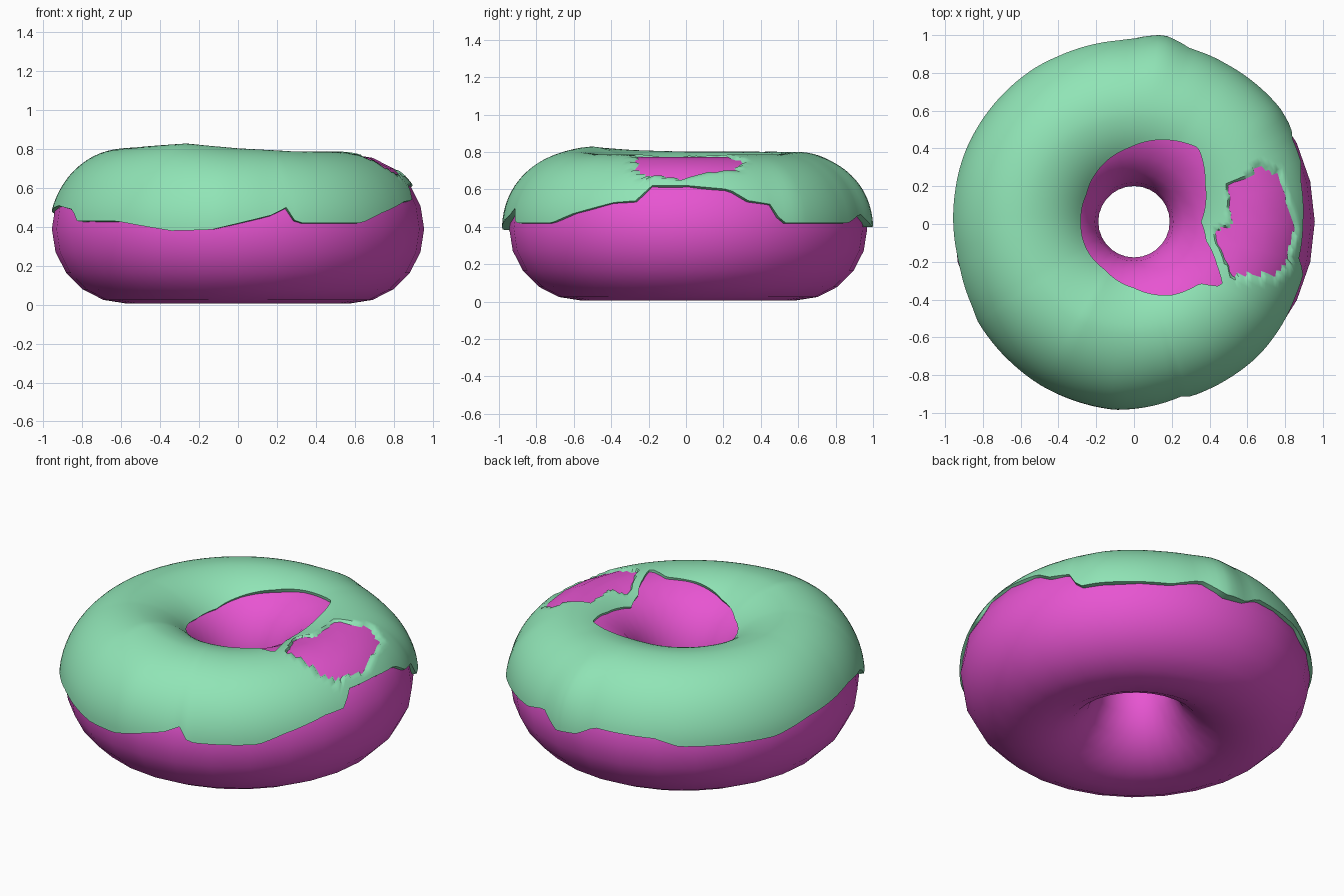
import bpy, bmesh
from math import sin, cos, asin, acos, radians, degrees, atan2, tau

if "Cube" in bpy.data.objects:
    bpy.data.objects.remove(bpy.data.objects["Cube"])

MAJOR, MINOR, CY, CZ = 0.573, 0.384, 0.012, 0.39

# Icing controls, each as (degrees around the ring, value)
EDGE_Z = [(0, .62), (14, .60), (20, .54), (28, .52), (31, .42), (62, .42), (72, .47), (80, .40),
          (88, .41), (94, .47), (115, .46), (123, .42), (156, .42), (170, .47), (195, .51),
          (209, .49), (212, .43), (231, .43), (250, .38), (262, .385), (280, .46), (285, .50),
          (288, .42), (311, .42), (320, .47), (335, .53), (343, .54), (347, .62)]
HOLE_R = [(0, .36), (28, .43), (49, .52), (76, .45), (94, .40), (126, .34), (150, .30), (180, .29),
          (237, .31), (270, .36), (297, .44), (317, .48), (324, .58), (332, .50), (345, .40)]
OUT_D = [(0, .012), (30, .012), (38, .024), (60, .012), (72, .015), (81, .045), (90, .015),
         (120, .013), (160, .012), (190, .012), (214, .027), (240, .04), (264, .044), (281, .018),
         (300, .014), (330, .01)]
TOP_D = [(0, .012), (60, .014), (90, .027), (180, .028), (210, .036), (243, .055), (270, .03),
         (300, .014), (330, .012)]
# Bare patch in the icing, seen from above
PATCH = [(.42, -.05), (.52, .0), (.49, .21), (.6, .25), (.68, .3), (.77, .26), (.81, .15),
         (.86, -.02), (.82, -.2), (.74, -.29), (.65, -.26), (.52, -.27), (.45, -.12)]


def lookup(table, deg):
    deg %= 360
    pts = table + [(table[0][0] + 360, table[0][1])]
    for (a, va), (b, vb) in zip(pts, pts[1:]):
        if a <= deg <= b:
            return va + (vb - va) * (deg - a) / (b - a)
    return table[0][1]


def inside(x, y, poly):
    hit = False
    for (x1, y1), (x2, y2) in zip(poly, poly[1:] + poly[:1]):
        if (y1 > y) != (y2 > y) and x < x1 + (x2 - x1) * (y - y1) / (y2 - y1):
            hit = not hit
    return hit


def ring_point(theta, phi, d=0.0):
    r = MAJOR + (MINOR + d) * cos(phi)
    return (r * cos(theta), r * sin(theta) + CY, CZ + (MINOR + d) * sin(phi))


def build(name, rows, close_section, color):
    bm = bmesh.new()
    grid = [[bm.verts.new(p) for p in row] for row in rows]
    n, m = len(grid), len(grid[0])
    for i in range(n):
        a, b = grid[i], grid[(i + 1) % n]
        for j in range(m if close_section else m - 1):
            k = (j + 1) % m
            bm.faces.new((a[j], b[j], b[k], a[k]))
    for f in bm.faces:
        f.smooth = True
    mesh = bpy.data.meshes.new(name)
    bm.to_mesh(mesh)
    bm.free()
    mat = bpy.data.materials.new(name + "_color")
    mat.diffuse_color = color
    mat.use_nodes = True
    mat.node_tree.nodes["Principled BSDF"].inputs["Base Color"].default_value = mat.diffuse_color
    mesh.materials.append(mat)
    obj = bpy.data.objects.new(name, mesh)
    bpy.context.collection.objects.link(obj)
    bpy.context.view_layer.objects.active = obj
    obj.select_set(True)
    bpy.ops.object.shade_smooth_by_angle(angle=radians(50))
    obj.select_set(False)
    return obj


# Dough ring
dough = [[ring_point(tau * i / 28, tau * j / 20) for j in range(20)] for i in range(28)]
build("dough", dough, True, (.80, .09, .64, 1))

# Icing shell: a draped section swept round the ring, with its edges tucked into the dough
N, M = 144, 32
icing = []
for i in range(N):
    theta = tau * i / N
    deg = degrees(theta)
    out_d, top_d = lookup(OUT_D, deg), lookup(TOP_D, deg)
    lo = asin((lookup(EDGE_Z, deg) - CZ) / (MINOR + out_d))
    hi = acos((lookup(HOLE_R, deg) - MAJOR) / MINOR)
    row = [ring_point(theta, lo, -.02)]
    for j in range(M + 1):
        phi = lo + (hi - lo) * j / M
        p = degrees(phi)
        if p < 90:
            t = min(max((p - 20) / 60, 0), 1)
            t = t * t * (3 - 2 * t)
            d = out_d + (top_d - out_d) * t
        else:
            t = min((p - 90) / 60, 1)
            d = top_d + (.010 - top_d) * t
        x, y, z = ring_point(theta, phi, d)
        if inside(x, y, PATCH):
            d = -.02
        row.append(ring_point(theta, phi, d))
    row.append(ring_point(theta, hi, -.02))
    icing.append(row)
build("icing", icing, False, (.28, .78, .47, 1))
